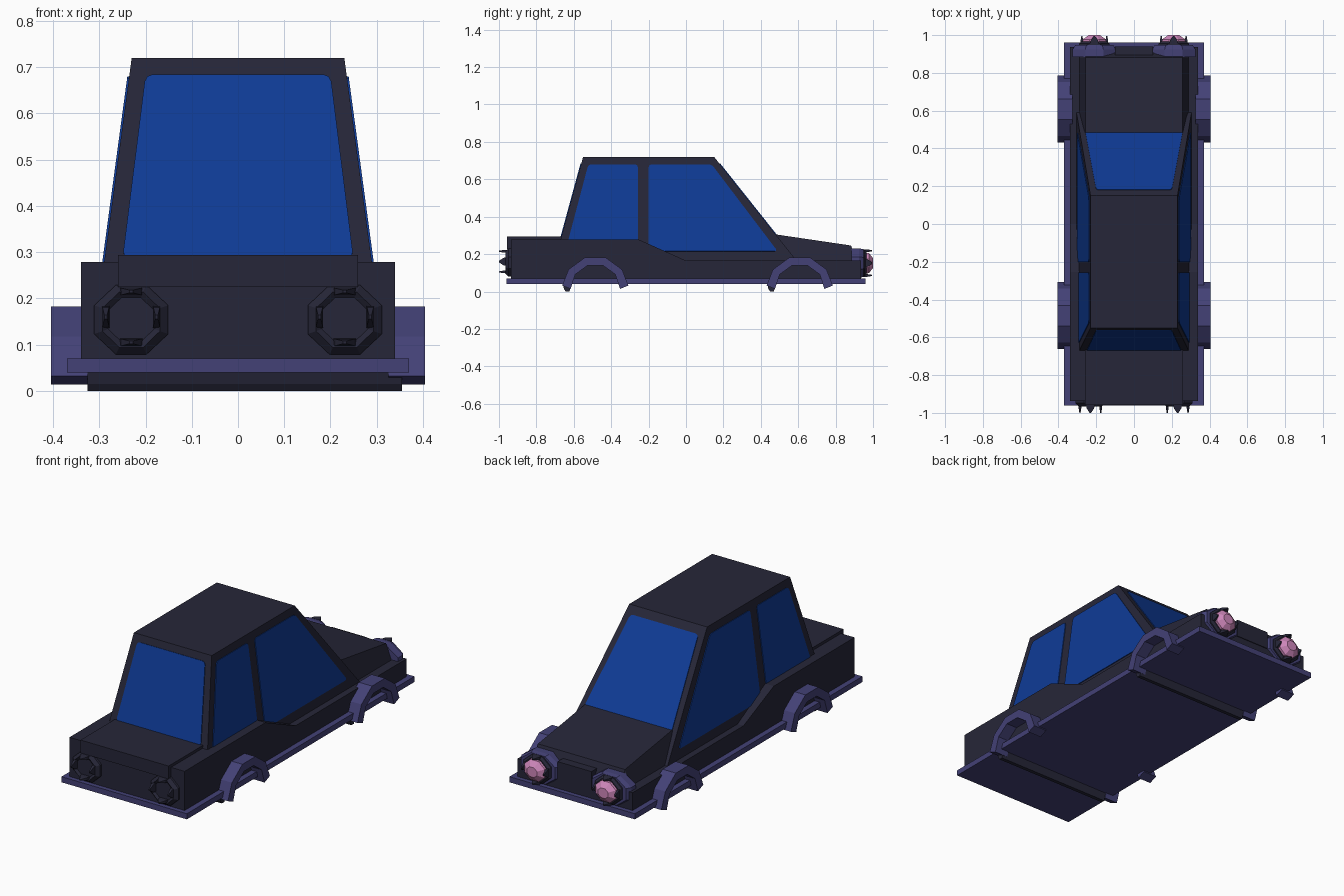
import bpy, bmesh, math
from mathutils import Vector

if "Cube" in bpy.data.objects:
    bpy.data.objects.remove(bpy.data.objects["Cube"])


def srgb(name, r, g, b):
    def lin(c):
        c /= 255
        return c / 12.92 if c <= 0.04045 else ((c + 0.055) / 1.055) ** 2.4
    m = bpy.data.materials.new(name)
    m.diffuse_color = (lin(r), lin(g), lin(b), 1)
    m.use_nodes = True
    m.node_tree.nodes["Principled BSDF"].inputs["Base Color"].default_value = m.diffuse_color
    return m


DARK = srgb("charcoal body", 38, 38, 56)
PURPLE = srgb("dusky purple trim", 67, 65, 118)
BLUE = srgb("blue glass", 15, 59, 150)
PINK = srgb("pink lamp", 208, 136, 188)


def finish(name, bm, mat):
    bmesh.ops.recalc_face_normals(bm, faces=bm.faces[:])
    me = bpy.data.meshes.new(name)
    bm.to_mesh(me)
    bm.free()
    me.materials.append(mat)
    ob = bpy.data.objects.new(name, me)
    bpy.context.collection.objects.link(ob)
    return ob


def loft(name, rings, mat):
    """Closed solid through rings of equal point count."""
    bm = bmesh.new()
    vs = [[bm.verts.new(p) for p in r] for r in rings]
    n = len(rings[0])
    for a, b in zip(vs, vs[1:]):
        for i in range(n):
            j = (i + 1) % n
            bm.faces.new((a[i], a[j], b[j], b[i]))
    bm.faces.new(vs[0])
    bm.faces.new(vs[-1])
    return finish(name, bm, mat)


def side_prism(name, profile, x0, x1, mat):
    return loft(name, [[(x, y, z) for y, z in profile] for x in (x0, x1)], mat)


def box(name, x0, x1, y0, y1, z0, z1, mat):
    return side_prism(name, [(y0, z0), (y1, z0), (y1, z1), (y0, z1)], x0, x1, mat)


def rect(hx, y0, y1, z):
    return [(-hx, y0, z), (hx, y0, z), (hx, y1, z), (-hx, y1, z)]


def pane(name, pts):
    """Thin glass plate with clipped corners."""
    bm = bmesh.new()
    bm.faces.new([bm.verts.new(p) for p in pts])
    bmesh.ops.bevel(bm, geom=bm.verts[:], offset=0.016, segments=2,
                    profile=0.5, affect='VERTICES')
    ob = finish(name, bm, BLUE)
    sol = ob.modifiers.new("thickness", 'SOLIDIFY')
    sol.thickness = 0.006
    sol.offset = 0


def octagon(cx, cz, y, hx, hz):
    k = 1 / math.cos(math.pi / 8)
    return [(cx + hx * k * math.cos(math.radians(22.5 + 45 * i)), y,
             cz + hz * k * math.sin(math.radians(22.5 + 45 * i))) for i in range(8)]


# Lower body with stepped waistline, and the skirt plate beneath it
side_prism("lower_body", [(-0.936, 0.06), (0.936, 0.06), (0.936, 0.165), (0, 0.165),
                          (-0.255, 0.279), (-0.936, 0.279)], -0.34, 0.34, DARK)
box("skirt", -0.37, 0.37, -0.96, 0.96, 0.04, 0.07, PURPLE)
box("trunk_lid", -0.26, 0.26, -0.957, -0.62, 0.225, 0.294, DARK)


# Tapered cabin: planes described as functions of height
def side_x(z):
    return 0.29 - 0.135 * (z - 0.275)


def rear_y(z):
    return -0.55 - 0.273 * (0.72 - z)


def front_y(z):
    return 0.15 + 0.795 * (0.72 - z)


loft("cabin", [rect(side_x(z), rear_y(z), front_y(z), z) for z in (0.16, 0.72)], DARK)

# Sloping hood, narrower at the top
loft("hood", [
    [(-0.29, y, 0.16), (0.29, y, 0.16), (0.257, y, z), (-0.257, y, z)]
    for y, z in ((0.40, 0.317), (0.882, 0.246))] +
    [[(-0.29, 0.93, 0.16), (0.29, 0.93, 0.16), (0.257, 0.90, 0.20), (-0.257, 0.90, 0.20)]], DARK)
box("grille", -0.10, 0.10, 0.86, 0.94, 0.12, 0.215, DARK)

# Glass
pane("rear_window", [(x, rear_y(z) - 0.001, z) for x, z in
                     ((-0.25, 0.285), (0.25, 0.285), (0.20, 0.684), (-0.20, 0.684))])
pane("windshield", [(x, front_y(z) + 0.001, z) for x, z in
                    ((-0.258, 0.295), (0.258, 0.295), (0.20, 0.684), (-0.20, 0.684))])
for s, tag in ((-1, "left"), (1, "right")):
    pane(tag + "_rear_side_window", [(s * (side_x(z) + 0.001), y, z) for y, z in
         ((-0.632, 0.265), (-0.257, 0.265), (-0.257, 0.68), (-0.522, 0.68))])
    pane(tag + "_front_side_window", [(s * (side_x(z) + 0.001), y, z) for y, z in
         ((-0.20, 0.215), (0.49, 0.215), (0.137, 0.68), (-0.20, 0.68))])

# Wheel arches: half-decagon bands, plus cross bars under the floor
for s, side in ((-1, "left"), (1, "right")):
    for cy, end in ((-0.485, "rear"), (0.608, "front")):
        rings = []
        for i in range(6):
            a = math.radians(36 * i)
            ring = []
            for r, lift in ((0.177, 0.018), (0.132, 0.0)):
                z = 0.014 + r * math.sin(a) + (lift if i in (0, 5) else 0)
                y = cy + r * math.cos(a)
                pair = [(s * 0.325, y, z), (s * 0.404, y, z)]
                ring += pair if r > 0.15 else pair[::-1]
            rings.append(ring)
        loft(f"{side}_{end}_arch", rings, PURPLE)
for cy, end in ((-0.635, "rear"), (0.458, "front")):
    side_prism(end + "_cross_bar", [(cy - 0.024, 0.045), (cy - 0.018, 0.015), (cy - 0.008, 0.0),
               (cy + 0.012, 0.0), (cy + 0.024, 0.045)], -0.325, 0.355, DARK)


# Four tapered prongs around a lamp; d is the pointing direction along y
def prongs(name, cx, cz, y0, d, r):
    for i in range(4):
        a = i * math.pi / 2
        ux, uz = math.cos(a), math.sin(a)
        rings = []
        for y, half, thick in ((y0, 0.024, 0.008), (y0 + d * 0.02, 0.02, 0.007),
                               (y0 + d * 0.045, 0.004, 0.003)):
            rings.append([(cx + ux * (r + t) - uz * w, y, cz + uz * (r + t) + ux * w)
                          for w, t in ((-half, -thick), (half, -thick),
                                       (half, thick), (-half, thick))])
        loft(f"{name}_prong_{i + 1}", rings, DARK)


for s, side in ((-1, "left"), (1, "right")):
    # Tail lamps
    cx, cz = s * 0.231, 0.154
    loft(side + "_tail_lamp", [octagon(cx, cz, -0.92, 0.08, 0.075),
                               octagon(cx, cz, -0.948, 0.08, 0.075),
                               octagon(cx, cz, -0.965, 0.062, 0.06),
                               octagon(cx, cz, -0.955, 0.05, 0.048)], DARK)
    prongs(side + "_tail", cx, cz + 0.006, -0.955, -1, 0.055)
    # Headlamps: purple housing, dark bezel, pink faceted lens
    cx, cz = s * 0.21, 0.152
    loft(side + "_headlamp_housing", [octagon(cx, cz, 0.885, 0.115, 0.079),
                                      octagon(cx, cz, 0.925, 0.115, 0.079),
                                      octagon(cx, cz, 0.948, 0.10, 0.074)], PURPLE)
    loft(side + "_headlamp_bezel", [octagon(cx, cz, 0.93, 0.08, 0.07),
                                    octagon(cx, cz, 0.955, 0.08, 0.07),
                                    octagon(cx, cz, 0.966, 0.066, 0.06)], DARK)
    loft(side + "_headlamp_lens", [octagon(cx, cz, 0.95, 0.062, 0.056),
                                   octagon(cx, cz, 0.978, 0.06, 0.054),
                                   octagon(cx, cz, 1.0, 0.03, 0.026)], PINK)
    prongs(side + "_headlamp", cx, cz, 0.95, 1, 0.066)
